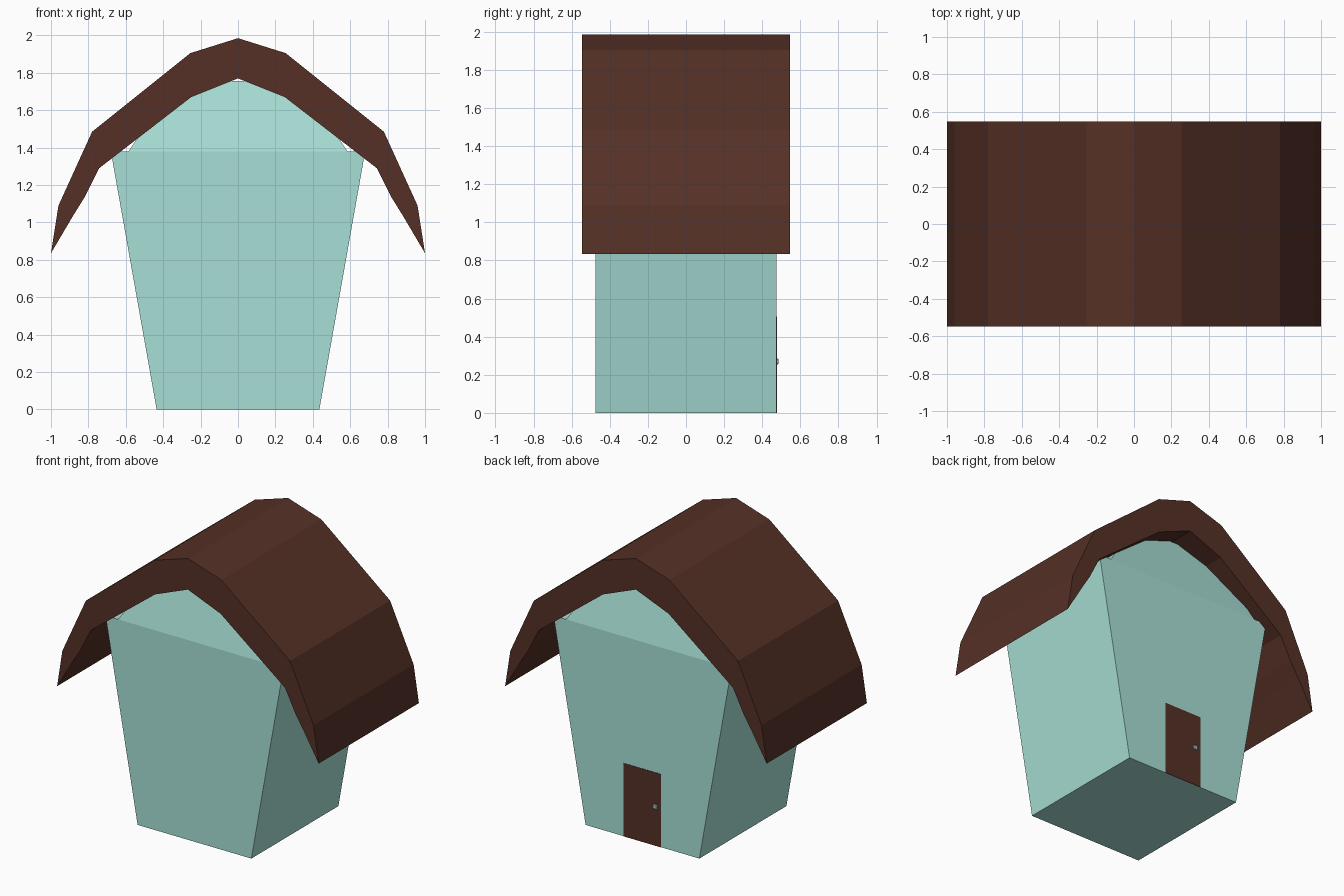
import bpy
import bmesh
from mathutils import Matrix

cube = bpy.data.objects.get("Cube")
if cube:
    bpy.data.objects.remove(cube, do_unlink=True)


def make_material(name, rgb):
    mat = bpy.data.materials.new(name)
    mat.use_nodes = True
    color = (*rgb, 1.0)
    mat.diffuse_color = color
    mat.node_tree.nodes["Principled BSDF"].inputs["Base Color"].default_value = color
    return mat


def make_object(name, bm, mat):
    bmesh.ops.recalc_face_normals(bm, faces=bm.faces)
    mesh = bpy.data.meshes.new(name)
    bm.to_mesh(mesh)
    bm.free()
    mesh.materials.append(mat)
    obj = bpy.data.objects.new(name, mesh)
    bpy.context.scene.collection.objects.link(obj)
    return obj


def add_box(bm, size, center):
    matrix = Matrix.Translation(center) @ Matrix.Diagonal((*size, 1))
    bmesh.ops.create_cube(bm, size=1, matrix=matrix)


teal = make_material("pale_teal", (0.39, 0.74, 0.67))
brown = make_material("dark_brown", (0.091, 0.030, 0.019))

# Walls: a flared box with a tapering attic block, stacked as rectangular rings
bm = bmesh.new()
rings = []
for half_x, half_y, z in [(0.435, 0.475, 0), (0.68, 0.475, 1.38),
                          (0.585, 0.475, 1.38), (0.33, 0.385, 1.757)]:
    rings.append([bm.verts.new((sx * half_x, sy * half_y, z))
                  for sx, sy in [(-1, -1), (1, -1), (1, 1), (-1, 1)]])
bm.faces.new(rings[0])
bm.faces.new(rings[-1])
for i, (low, high) in enumerate(zip(rings, rings[1:])):
    for k in range(4):
        n = (k + 1) % 4
        # the ledge only exists along the two sides
        if i == 1 and k % 2 == 0:
            continue
        bm.faces.new((low[k], low[n], high[n], high[k]))
bmesh.ops.remove_doubles(bm, verts=bm.verts, dist=0.0001)
make_object("walls", bm, teal)

# Roof: mirrored curved profile extruded front to back
outer = [(0, 1.985), (0.255, 1.905), (0.78, 1.485), (0.96, 1.09), (1, 0.835)]
inner = [(0.885, 1.03), (0.82, 1.135), (0.742, 1.29), (0.25, 1.67), (0, 1.77)]
half = outer + inner
profile = half + [(-x, z) for x, z in reversed(half[1:-1])]
bm = bmesh.new()
face = bm.faces.new([bm.verts.new((x, -0.547, z)) for x, z in profile])
grown = bmesh.ops.extrude_face_region(bm, geom=[face], use_keep_orig=True)
moved = [v for v in grown["geom"] if isinstance(v, bmesh.types.BMVert)]
bmesh.ops.translate(bm, verts=moved, vec=(0, 1.094, 0))
make_object("roof", bm, brown)

# Door: thin plate on the back wall
bm = bmesh.new()
add_box(bm, (0.285, 0.006, 0.505), (0, 0.475, 0.2525))
make_object("door", bm, brown)

# Door knob
bm = bmesh.new()
add_box(bm, (0.03, 0.014, 0.03), (-0.1, 0.479, 0.27))
bmesh.ops.bevel(bm, geom=bm.edges[:], offset=0.004, segments=1, affect='EDGES')
make_object("door_knob", bm, teal)
